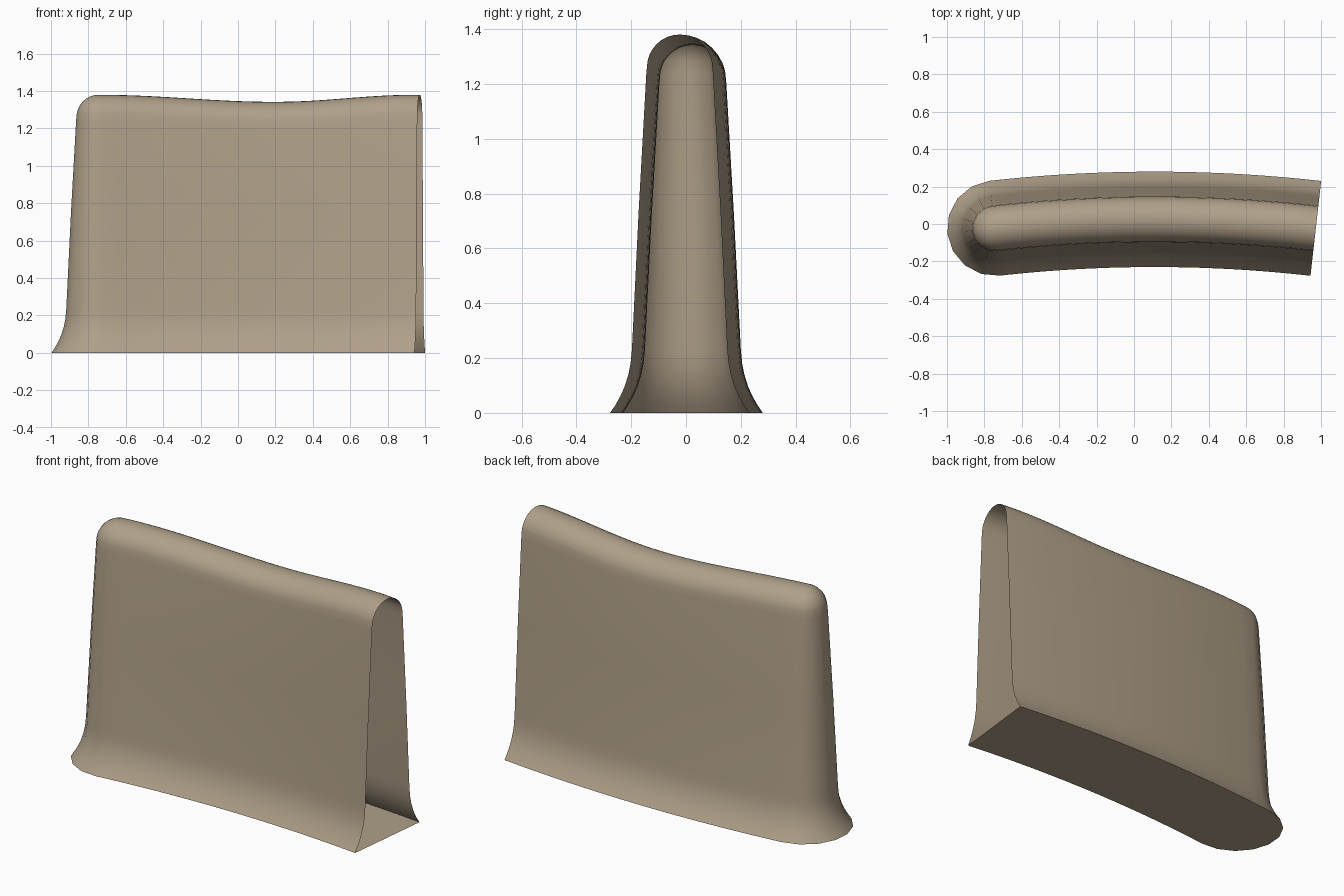
import bpy, bmesh
from math import sin, cos, pi
from mathutils import Vector

if "Cube" in bpy.data.objects:
    bpy.data.objects.remove(bpy.data.objects["Cube"])

R, MID_X, MID_Y = 7.7, 0.11, 0.025      # gently curved centre line
A_LEFT, A_RIGHT = -0.1112, 0.1122
TOP = 1.38

# Cross-section: half width and height, from flared foot to rounded crest
profile = [(0.255, 0), (0.236, 0.028), (0.218, 0.06), (0.202, 0.095),
           (0.188, 0.14), (0.18, 0.18), (0.175, 0.23), (0.15, 0.74), (0.122, 1.24)]
profile += [(0.12 * cos(k * pi / 16), 1.26 + 0.12 * sin(k * pi / 16)) for k in range(1, 9)]


def frame(a):
    """Centre point and sideways direction at an angle on the centre line."""
    side = Vector((sin(a), cos(a), 0))
    return Vector((MID_X, MID_Y - R, 0)) + side * R, side


def dip(x):
    """Slight sag of the crest, lowest near x = 0.2."""
    t = (x - 0.2) / (0.95 if x < 0.2 else 0.75)
    return 0.038 * cos(max(-1, min(1, t)) * pi / 2) ** 2


# Stations run along the back, round the left end, and return along the front
STEPS, CAP = 20, 8
angles = [A_RIGHT + (A_LEFT - A_RIGHT) * i / STEPS for i in range(STEPS + 1)]
stations = [frame(a) for a in angles]
end_point, end_side = stations[-1]
end_out = Vector((-end_side.y, end_side.x, 0))
for k in range(1, CAP):
    th = pi * k / CAP
    stations.append((end_point, end_side * cos(th) + end_out * sin(th)))
stations += [(c, -s) for c, s in (frame(a) for a in reversed(angles))]

# Wall shell, open at the right end
bm = bmesh.new()
rows = []
for c, s in stations:
    row = []
    for w, z in profile:
        p = c + s * w
        drop = dip(c.x) * max(0, min(1, (z - 0.23) / 1.0))
        row.append(bm.verts.new((p.x, p.y, z - drop)))
    rows.append(row)
for a, b in zip(rows, rows[1:]):
    for j in range(len(profile) - 1):
        bm.faces.new((a[j], b[j], b[j + 1], a[j + 1]))

# Flat underside joining back and front rims
n = len(rows)
for i in range(n // 2):
    loop = [rows[i][0], rows[i + 1][0], rows[n - 2 - i][0], rows[n - 1 - i][0]]
    bm.faces.new(list(dict.fromkeys(loop)))

bmesh.ops.remove_doubles(bm, verts=bm.verts, dist=0.0005)
bmesh.ops.recalc_face_normals(bm, faces=bm.faces)
mesh = bpy.data.meshes.new("curved_wall")
bm.to_mesh(mesh)
bm.free()

wall = bpy.data.objects.new("curved_wall", mesh)
bpy.context.collection.objects.link(wall)
mat = bpy.data.materials.new("tan")
mat.diffuse_color = (0.43, 0.35, 0.25, 1)
mat.use_nodes = True
mat.node_tree.nodes["Principled BSDF"].inputs["Base Color"].default_value = mat.diffuse_color
mesh.materials.append(mat)

bpy.context.view_layer.objects.active = wall
wall.select_set(True)
bpy.ops.object.shade_smooth_by_angle(angle=0.7)
